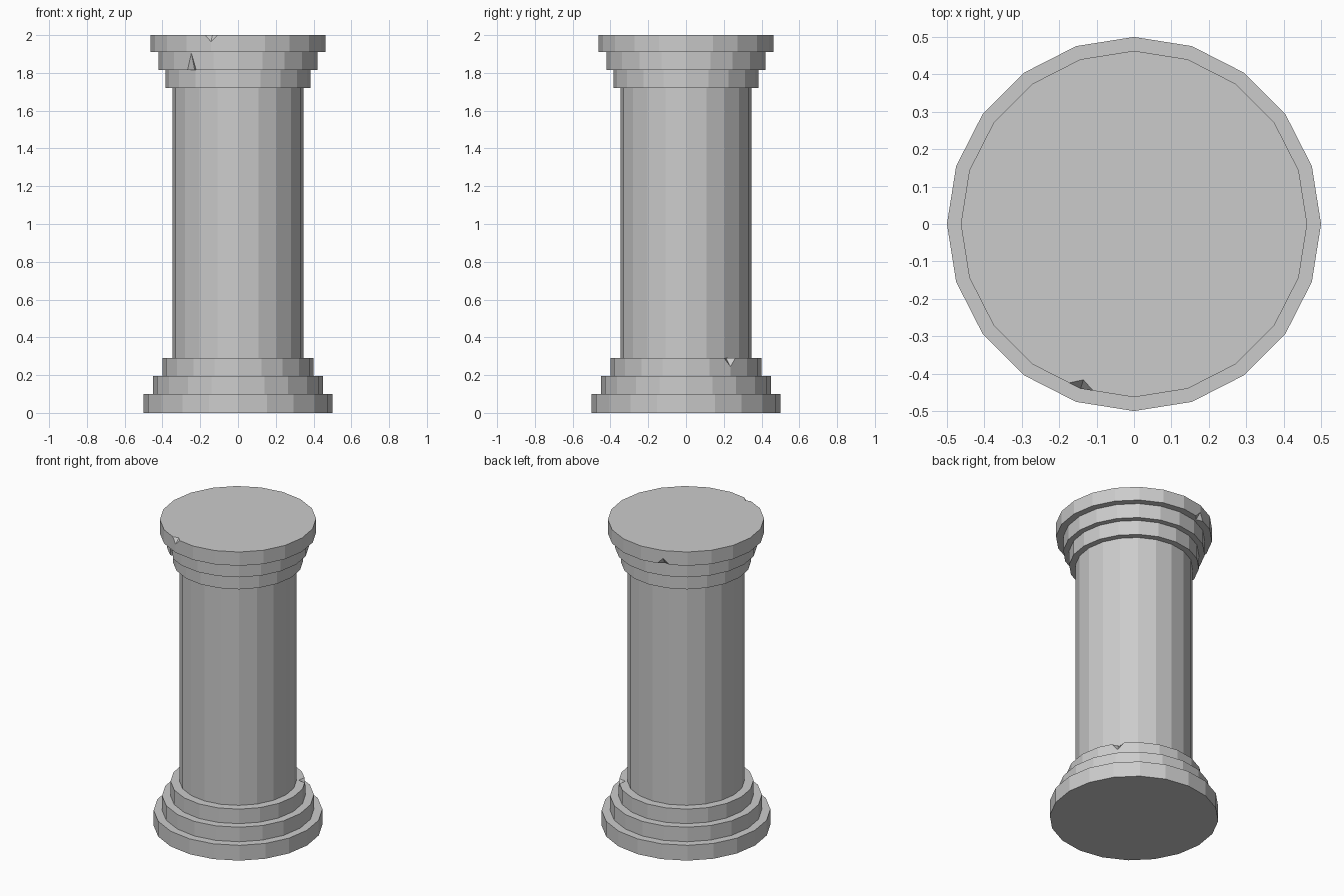
import bpy, bmesh
from math import cos, sin, radians
from mathutils import Vector

cube = bpy.data.objects.get("Cube")
if cube:
    bpy.data.objects.remove(cube, do_unlink=True)

SIDES = 20

stone = bpy.data.materials.new("grey stone")
stone.use_nodes = True
colour = (0.6, 0.6, 0.6, 1)
stone.diffuse_color = colour
stone.node_tree.nodes["Principled BSDF"].inputs["Base Color"].default_value = colour


def add_object(name, bm):
    mesh = bpy.data.meshes.new(name)
    bm.to_mesh(mesh)
    bm.free()
    obj = bpy.data.objects.new(name, mesh)
    bpy.context.collection.objects.link(obj)
    return obj


def drum(name, radius, bottom, top):
    """Faceted disc with a corner on the x axis."""
    bm = bmesh.new()
    ring = [bm.verts.new((radius * cos(radians(i * 360 / SIDES)),
                          radius * sin(radians(i * 360 / SIDES)), bottom))
            for i in range(SIDES)]
    base = bm.faces.new(ring)
    grown = bmesh.ops.extrude_face_region(bm, geom=[base], use_keep_orig=True)
    moved = [v for v in grown["geom"] if isinstance(v, bmesh.types.BMVert)]
    bmesh.ops.translate(bm, verts=moved, vec=(0, 0, top - bottom))
    bmesh.ops.recalc_face_normals(bm, faces=bm.faces)
    obj = add_object(name, bm)
    obj.data.materials.append(stone)
    return obj


def chip(obj, radius, angle, edge, width, height, depth):
    """Break a three-sided nick out of a rim; positive height cuts upward."""
    a = radians(angle)
    out, side = Vector((cos(a), sin(a), 0)), Vector((-sin(a), cos(a), 0))
    up = Vector((0, 0, 1))
    inner = out * (radius - depth) + up * edge
    face = [out * radius * 0.993 + side * s * width / 2 + up * edge for s in (-1, 1)]
    face.append(out * radius + up * (edge + height))
    points = [inner] + [inner + (p - inner) * 2 for p in face]
    points += [p - up * height * 0.5 for p in points[:3]]
    bm = bmesh.new()
    for p in points:
        bm.verts.new(p)
    bmesh.ops.convex_hull(bm, input=bm.verts)
    bmesh.ops.recalc_face_normals(bm, faces=bm.faces)
    cutter = add_object("chip_cutter", bm)
    cutter.hide_render = True
    cut = obj.modifiers.new("chip", 'BOOLEAN')
    cut.operation, cut.solver, cut.object = 'DIFFERENCE', 'EXACT', cutter
    graph = bpy.context.evaluated_depsgraph_get()
    result = bpy.data.meshes.new_from_object(obj.evaluated_get(graph))
    obj.modifiers.clear()
    obj.data = result
    bpy.data.objects.remove(cutter, do_unlink=True)


# Stepped base, shaft and stepped capital
drum("base_lower_step", 0.5, 0, 0.1)
drum("base_middle_step", 0.45, 0.1, 0.195)
base_top = drum("base_upper_step", 0.4, 0.195, 0.29)
drum("shaft", 0.347, 0.29, 1.72)
drum("capital_lower_step", 0.385, 1.72, 1.815)
cap_middle = drum("capital_middle_step", 0.42, 1.815, 1.91)
cap_top = drum("capital_upper_step", 0.463, 1.91, 2)

# Broken nicks at corners of the rims
chip(base_top, 0.4, 36, 0.29, 0.08, -0.045, 0.04)
chip(cap_middle, 0.42, 234, 1.815, 0.06, 0.09, 0.03)
chip(cap_top, 0.463, 252, 2, 0.075, -0.035, 0.025)
chip(cap_top, 0.463, 108, 1.91, 0.085, 0.04, 0.03)
